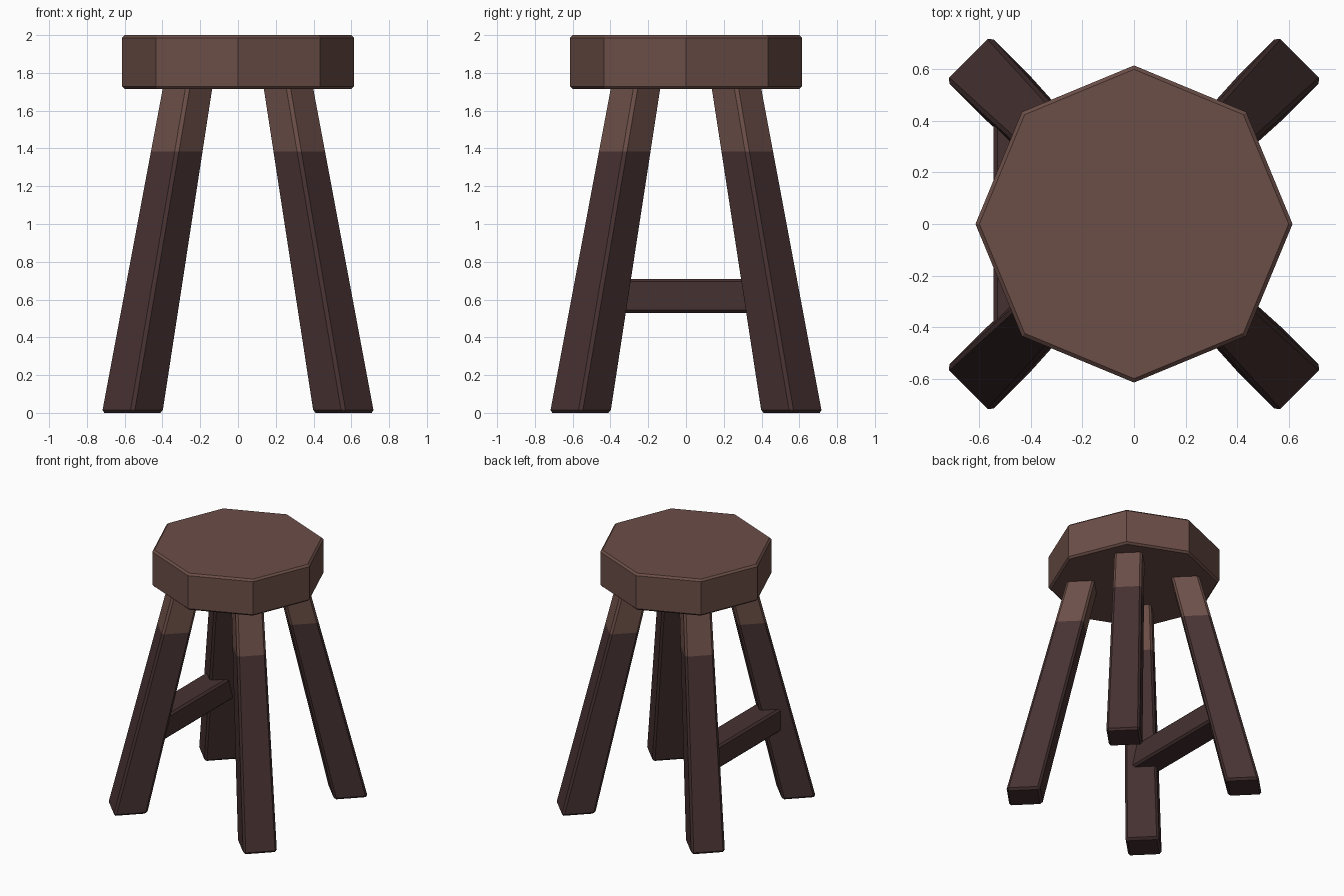
import bpy, bmesh, math
from mathutils import Matrix

if "Cube" in bpy.data.objects:
    bpy.data.objects.remove(bpy.data.objects["Cube"])


def material(name, rgb):
    m = bpy.data.materials.new(name)
    m.diffuse_color = (*rgb, 1)
    m.use_nodes = True
    m.node_tree.nodes["Principled BSDF"].inputs["Base Color"].default_value = m.diffuse_color
    return m


light = material("warm brown wood", (0.150, 0.077, 0.064))
dark = material("dark brown wood", (0.062, 0.031, 0.031))


def chamfer(bm, width):
    # Bevel only the hard corners
    edges = [e for e in bm.edges if e.calc_face_angle(0) > math.radians(60)]
    bmesh.ops.bevel(bm, geom=edges, offset=width, segments=1,
                    profile=0.5, affect='EDGES')


def finish(name, bm, mats):
    bmesh.ops.recalc_face_normals(bm, faces=bm.faces)
    mesh = bpy.data.meshes.new(name)
    bm.to_mesh(mesh)
    bm.free()
    for m in mats:
        mesh.materials.append(m)
    obj = bpy.data.objects.new(name, mesh)
    bpy.context.collection.objects.link(obj)
    return obj


# Octagonal seat
bm = bmesh.new()
bmesh.ops.create_cone(bm, cap_ends=True, segments=8, radius1=0.615,
                      radius2=0.615, depth=0.285,
                      matrix=Matrix.Translation((0, 0, 1.8575)))
if max(v.co.x for v in bm.verts) < 0.61:
    bmesh.ops.rotate(bm, verts=bm.verts, matrix=Matrix.Rotation(math.pi / 8, 3, 'Z'))
chamfer(bm, 0.014)
finish("seat", bm, [light])


# Splayed, tapering leg with a lighter upper section
def leg(name, angle):
    top, paint_line = 1.76, 1.385
    bm = bmesh.new()
    bmesh.ops.create_cube(bm, size=2)
    for v in bm.verts:
        t = 1 if v.co.z > 0 else 0
        half = 0.121 - 0.021 * t
        centre = 0.792 - 0.424 * t
        v.co = (centre + v.co.x * half, v.co.y * half, top * t)
    chamfer(bm, 0.016)
    bmesh.ops.bisect_plane(bm, geom=bm.verts[:] + bm.edges[:] + bm.faces[:],
                           plane_co=(0, 0, paint_line), plane_no=(0, 0, 1))
    for f in bm.faces:
        f.material_index = 1 if f.calc_center_median().z > paint_line else 0
    bmesh.ops.rotate(bm, verts=bm.verts,
                     matrix=Matrix.Rotation(math.radians(angle), 3, 'Z'))
    finish(name, bm, [dark, light])


for name, angle in (("back_right_leg", 45), ("back_left_leg", 135),
                    ("front_left_leg", 225), ("front_right_leg", 315)):
    leg(name, angle)

# Single stretcher between the left legs
bm = bmesh.new()
bmesh.ops.create_cube(bm, size=1)
bmesh.ops.scale(bm, verts=bm.verts, vec=(0.2, 0.89, 0.18))
bmesh.ops.translate(bm, verts=bm.verts, vec=(-0.445, 0, 0.62))
chamfer(bm, 0.015)
finish("left_stretcher", bm, [dark])
